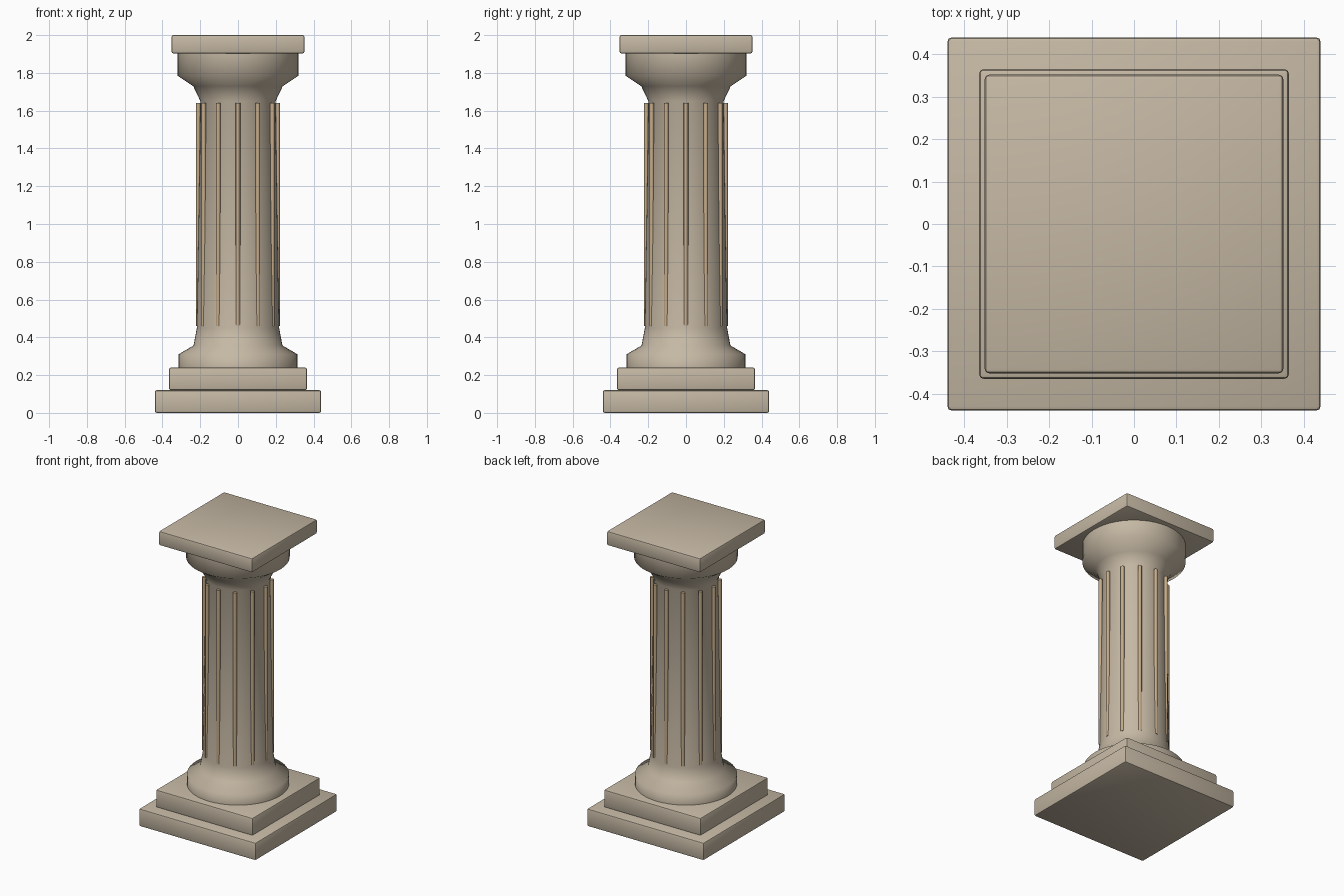
import bpy, bmesh, math

if "Cube" in bpy.data.objects:
    bpy.data.objects.remove(bpy.data.objects["Cube"])


def material(name, rgb):
    m = bpy.data.materials.new(name)
    m.diffuse_color = (*rgb, 1)
    m.use_nodes = True
    m.node_tree.nodes["Principled BSDF"].inputs["Base Color"].default_value = m.diffuse_color
    return m


stone = material("warm_stone", (0.56, 0.48, 0.37))
tan = material("tan_trim", (0.56, 0.41, 0.25))


def finish(name, bm, mat, angle=40):
    bmesh.ops.recalc_face_normals(bm, faces=bm.faces)
    me = bpy.data.meshes.new(name)
    bm.to_mesh(me)
    bm.free()
    me.materials.append(mat)
    ob = bpy.data.objects.new(name, me)
    bpy.context.collection.objects.link(ob)
    bpy.ops.object.select_all(action='DESELECT')
    ob.select_set(True)
    bpy.context.view_layer.objects.active = ob
    bpy.ops.object.shade_smooth_by_angle(angle=math.radians(angle))
    return ob


def slab(name, half, z0, z1):
    bm = bmesh.new()
    bmesh.ops.create_cube(bm, size=1)
    for v in bm.verts:
        v.co = (v.co.x * 2 * half, v.co.y * 2 * half, (z0 + z1) / 2 + v.co.z * (z1 - z0))
    bmesh.ops.bevel(bm, geom=bm.edges[:], offset=0.01, segments=2, profile=0.5, affect='EDGES')
    finish(name, bm, stone)


# Square slabs at the foot and the top
slab("lower_plinth", 0.44, 0.0, 0.12)
slab("upper_plinth", 0.365, 0.12, 0.24)
slab("top_slab", 0.352, 1.903, 2.0)

# Turned column: base, tapered shaft and capital in one profile
profile = [(0.315, 0.235), (0.315, 0.31), (0.235, 0.357), (0.218, 0.45),
           (0.199, 1.65), (0.237, 1.73), (0.32, 1.785), (0.32, 1.905)]
N = 48
bm = bmesh.new()
rings = [[bm.verts.new((r * math.cos(2 * math.pi * i / N), r * math.sin(2 * math.pi * i / N), z))
          for i in range(N)] for r, z in profile]
for a, b in zip(rings, rings[1:]):
    for i in range(N):
        j = (i + 1) % N
        bm.faces.new((a[i], a[j], b[j], b[i]))
bm.faces.new(rings[0][::-1])
bm.faces.new(rings[-1])
finish("column", bm, stone, 70)

# Twelve slim upright ribs around the shaft
for k in range(12):
    a = 2 * math.pi * k / 12
    bm = bmesh.new()
    bmesh.ops.create_cone(bm, cap_ends=True, segments=12, radius1=0.012, radius2=0.012, depth=1.18)
    bmesh.ops.translate(bm, verts=bm.verts, vec=(0.21 * math.cos(a), 0.21 * math.sin(a), 1.05))
    finish("shaft_rib_%02d" % (k + 1), bm, tan)
